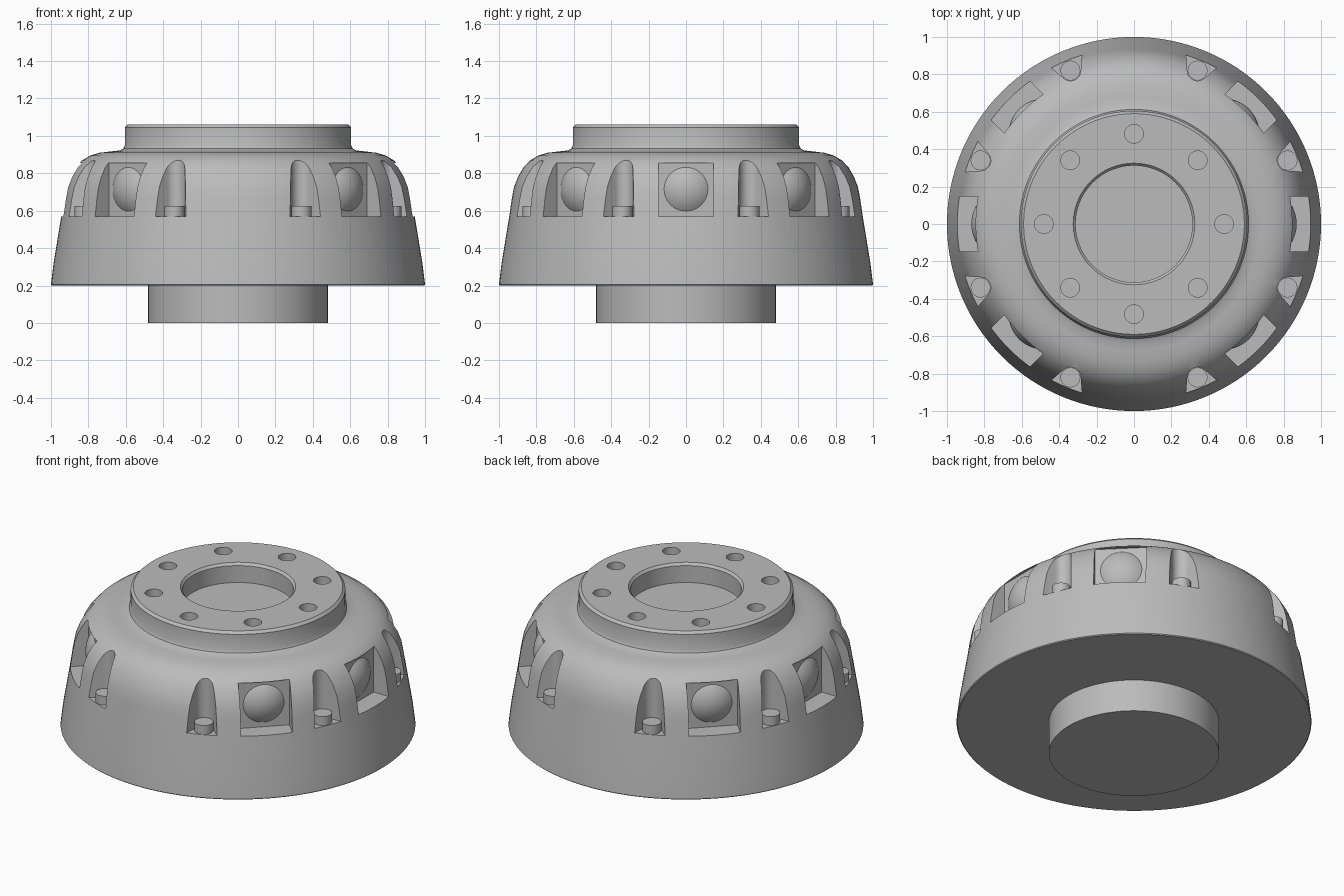
import bpy
import bmesh
from math import sin, cos, pi, radians
from mathutils import Matrix

cube = bpy.data.objects.get("Cube")
if cube:
    bpy.data.objects.remove(cube, do_unlink=True)

grey = bpy.data.materials.new("machined grey")
grey.use_nodes = True
grey.diffuse_color = (0.5, 0.5, 0.5, 1)
grey.node_tree.nodes["Principled BSDF"].inputs["Base Color"].default_value = (0.5, 0.5, 0.5, 1)


def add_object(name, bm, matrix=Matrix()):
    bmesh.ops.recalc_face_normals(bm, faces=bm.faces)
    mesh = bpy.data.meshes.new(name)
    bm.to_mesh(mesh)
    bm.free()
    mesh.transform(matrix)
    mesh.materials.append(grey)
    obj = bpy.data.objects.new(name, mesh)
    bpy.context.collection.objects.link(obj)
    return obj


def lathe(name, profile, steps=128, matrix=Matrix()):
    """Turn a (radius, height) profile around the z axis."""
    bm = bmesh.new()
    verts = [bm.verts.new((r, 0, z)) for r, z in profile]
    edges = [bm.edges.new(pair) for pair in zip(verts, verts[1:])]
    bmesh.ops.spin(bm, geom=verts + edges, cent=(0, 0, 0), axis=(0, 0, 1),
                   angle=2 * pi, steps=steps, use_merge=True)
    bmesh.ops.remove_doubles(bm, verts=bm.verts, dist=1e-5)
    return add_object(name, bm, matrix)


def prism(name, outline, low, high, matrix=Matrix()):
    """Extrude an (x, y) outline upward."""
    bm = bmesh.new()
    face = bm.faces.new([bm.verts.new((x, y, low)) for x, y in outline])
    top = bmesh.ops.extrude_face_region(bm, geom=[face])["geom"]
    bmesh.ops.translate(bm, vec=(0, 0, high - low),
                        verts=[v for v in top if isinstance(v, bmesh.types.BMVert)])
    return add_object(name, bm, matrix)


def circle(radius, centre_x=0, count=32):
    return [(centre_x + radius * cos(2 * pi * i / count), radius * sin(2 * pi * i / count))
            for i in range(count)]


def turn(degrees):
    return Matrix.Rotation(radians(degrees), 4, "Z")


def smooth(obj):
    bpy.ops.object.select_all(action="DESELECT")
    obj.select_set(True)
    bpy.context.view_layer.objects.active = obj
    bpy.ops.object.shade_smooth_by_angle(angle=radians(28))


# Turned housing with shoulder, collar and central bore
housing = lathe("housing", [
    (0, 0.2), (0.995, 0.2), (1.0, 0.205), (0.986, 0.32), (0.945, 0.57),
    (0.932, 0.66), (0.92, 0.725), (0.899, 0.78), (0.87, 0.83), (0.835, 0.868),
    (0.79, 0.895), (0.74, 0.91), (0.68, 0.917), (0.635, 0.922), (0.613, 0.932),
    (0.605, 0.95), (0.605, 1.045), (0.59, 1.06), (0.325, 1.06), (0.312, 1.045),
    (0.312, 0.94), (0, 0.94)])

FLOOR = 0.57
BACK = 0.83
BOLT_RING = 0.888
BOLT_ANGLES = [22.5 + 45 * i for i in range(8)]
WINDOW_ANGLES = [0, 45, 135, 180, 225, 315]
cutters = []

# Window pockets
for a in WINDOW_ANGLES:
    box = [(BACK, -0.147), (1.1, -0.147), (1.1, 0.147), (BACK, 0.147)]
    cutters.append(prism("window_cutter", box, FLOOR, 0.855, turn(a)))

# Flared bolt pockets with a rounded back
arc = [radians(117 + 126 * i / 14) for i in range(15)]
flare = [(BOLT_RING + 0.055 * cos(t), 0.055 * sin(t)) for t in arc]
flare += [(1.1, -0.168), (1.1, 0.168)]
for a in BOLT_ANGLES:
    cutters.append(prism("pocket_cutter", flare, FLOOR, 1.0, turn(a)))

# Bolt holes in the collar
for i in range(8):
    cutters.append(prism("hole_cutter", circle(0.05, 0.482), 0.95, 1.2, turn(45 * i)))

for cutter in cutters:
    cutter.hide_render = True
    mod = housing.modifiers.new("cut", "BOOLEAN")
    mod.operation = "DIFFERENCE"
    mod.solver = "EXACT"
    mod.object = cutter

bpy.context.view_layer.update()
cut = bpy.data.meshes.new_from_object(
    housing.evaluated_get(bpy.context.evaluated_depsgraph_get()))
housing.modifiers.clear()
housing.data = cut
cut.materials.clear()
cut.materials.append(grey)
for cutter in cutters:
    bpy.data.objects.remove(cutter, do_unlink=True)
smooth(housing)

# Lower spigot
smooth(lathe("spigot", [(0, 0), (0.48, 0), (0.48, 0.205), (0, 0.205)]))

# Bolt heads standing in the flared pockets
for a in BOLT_ANGLES:
    smooth(prism("bolt_head", circle(0.053, BOLT_RING), FLOOR - 0.01, 0.625, turn(a)))

# Shallow domes on the window back walls
half, rise = 0.117, 0.04
radius = (half ** 2 + rise ** 2) / (2 * rise)
dome = [(half * i / 10, rise - radius + (radius ** 2 - (half * i / 10) ** 2) ** 0.5)
        for i in range(11)]
dome.append((half, -0.01))
for a in WINDOW_ANGLES:
    place = turn(a) @ Matrix.Translation((BACK, 0, 0.715)) @ Matrix.Rotation(pi / 2, 4, "Y")
    smooth(lathe("window_dome", dome, 48, place))
